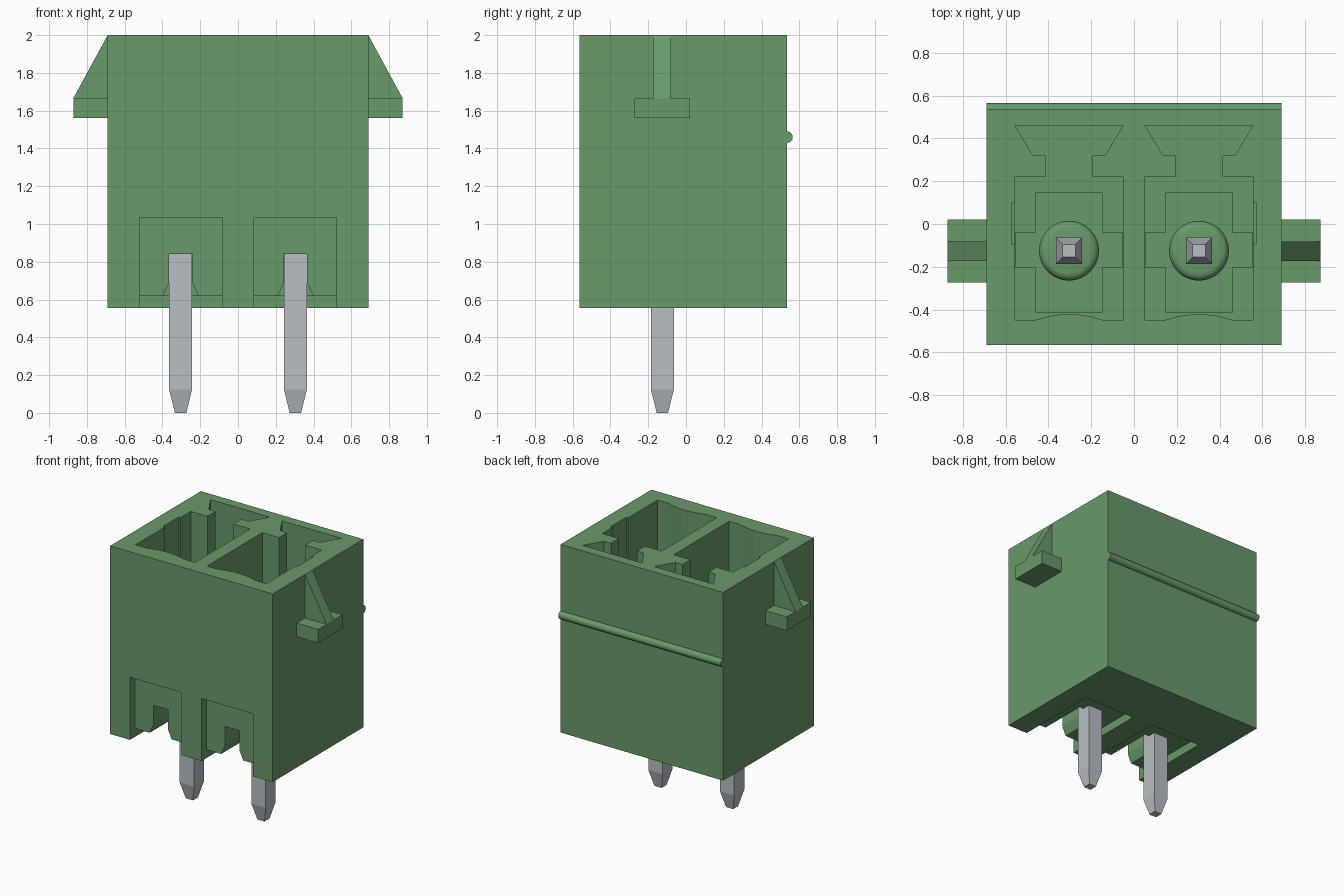
import bpy, bmesh, math

cube = bpy.data.objects.get("Cube")
if cube:
    bpy.data.objects.remove(cube, do_unlink=True)


def material(name, rgb):
    m = bpy.data.materials.new(name)
    m.use_nodes = True
    m.diffuse_color = (*rgb, 1)
    m.node_tree.nodes["Principled BSDF"].inputs["Base Color"].default_value = (*rgb, 1)
    return m


GREEN = material("green plastic", (0.141, 0.319, 0.144))
METAL = material("pin metal", (0.474, 0.521, 0.552))
PLACE = {"x": lambda a, b, t: (t, a, b),
         "y": lambda a, b, t: (a, t, b),
         "z": lambda a, b, t: (a, b, t)}


def finish(name, bm, mat):
    bmesh.ops.recalc_face_normals(bm, faces=bm.faces)
    mesh = bpy.data.meshes.new(name)
    bm.to_mesh(mesh)
    bm.free()
    mesh.materials.append(mat)
    obj = bpy.data.objects.new(name, mesh)
    bpy.context.collection.objects.link(obj)
    return obj


def loft(name, rings, mat=GREEN):
    """Closed solid through matching rings of points."""
    bm = bmesh.new()
    loops = [[bm.verts.new(p) for p in ring] for ring in rings]
    n = len(loops[0])
    for low, high in zip(loops, loops[1:]):
        for i in range(n):
            j = (i + 1) % n
            bm.faces.new((low[i], low[j], high[j], high[i]))
    bm.faces.new(loops[0][::-1])
    bm.faces.new(loops[-1])
    return finish(name, bm, mat)


def prism(name, pts, lo, hi, axis="z"):
    return loft(name, [[PLACE[axis](a, b, t) for a, b in pts] for t in (lo, hi)])


def rect(a0, a1, b0, b1):
    return [(a0, b0), (a1, b0), (a1, b1), (a0, b1)]


def mirrored(half, x):
    """Symmetric outline about x from its right half."""
    return [(x + a, b) for a, b in half] + [(x - a, b) for a, b in reversed(half)]


def activate(obj):
    bpy.ops.object.select_all(action="DESELECT")
    obj.select_set(True)
    bpy.context.view_layer.objects.active = obj


def cut(target, cutter):
    cutter.hide_render = True
    mod = target.modifiers.new("cut", "BOOLEAN")
    mod.operation, mod.solver, mod.object = "DIFFERENCE", "EXACT", cutter
    activate(target)
    bpy.ops.object.modifier_apply(modifier=mod.name)
    bpy.data.objects.remove(cutter, do_unlink=True)


def smooth(obj):
    activate(obj)
    bpy.ops.object.shade_smooth_by_angle(angle=math.radians(35))


PIN_Y = -0.125
FLOOR, TROUGH = 1.0, 0.93

# Housing block
housing = prism("housing", rect(-0.69, 0.69, -0.565, 0.535), 0.555, 2.0)

# Socket outline: bowed front wall, waist and dovetail at the back
bow = [(0.16 * k / 6, -0.45 + 0.028 * (1 - (k / 6) ** 2)) for k in range(1, 7)]
socket_half = bow + [(0.252, -0.45), (0.252, 0.222), (0.11, 0.222),
                     (0.11, 0.32), (0.168, 0.32), (0.252, 0.46)]
trough_half = [(0.157, -0.415), (0.157, -0.2), (0.25, -0.2),
               (0.25, -0.04), (0.157, -0.04), (0.157, 0.145)]
groove_half = [(0.102, 0.6), (0.062, 0.69), (0.062, 0.84)]
notch = [(-0.6, 0.5), (0.09, 0.5), (0.09, 0.62),
         (-0.505, 0.62), (-0.505, 1.035), (-0.6, 1.035)]

for side, label in ((-1, "right"), (1, "left")):
    x = side * 0.304

    # Socket with stepped floor and shallow slot in the outer wall
    cut(housing, prism("socket_cutter", mirrored(socket_half, x), FLOOR, 2.1))
    cut(housing, prism("floor_cutter", mirrored(trough_half, x), TROUGH, FLOOR + 0.03))
    slot = sorted((side * 0.54, side * 0.572))
    cut(housing, prism("slot_cutter", rect(*slot, -0.093, 0.098), FLOOR + 0.05, 2.1))

    # Notch under the front and channel leading to the pin
    cut(housing, prism("notch_cutter", notch, x - 0.218, x + 0.218, "x"))
    cut(housing, prism("channel_cutter", mirrored(groove_half, x), -0.55, PIN_Y, "y"))

    # Rounded collar around the pin
    rings = [(0.14, TROUGH - 0.02), (0.14, FLOOR)]
    rings += [(0.105 + 0.035 * math.cos(a), FLOOR + 0.035 * math.sin(a))
              for a in (math.radians(d) for d in (22.5, 45, 67.5, 90))]
    angles = [math.tau * k / 32 for k in range(32)]
    smooth(loft(label + "_pin_collar",
                [[(x + r * math.cos(a), PIN_Y + r * math.sin(a), z) for a in angles]
                 for r, z in rings]))

    # Square pin with tapered ends
    sections = [(0.03, 0), (0.061, 0.125), (0.061, 1.6), (0.03, 1.72)]
    loft(label + "_pin",
         [[(px, py, z) for px, py in rect(x - h, x + h, PIN_Y - h, PIN_Y + h)]
          for h, z in sections], METAL)

    # Side latch: foot block and sloping rib
    inner, outer = side * 0.69, side * 0.872
    prism(label + "_latch_foot", rect(*sorted((inner, outer)), 1.56, 1.665),
          -0.273, 0.022, "y")
    prism(label + "_latch_rib", [(inner, 2.0), (inner, 1.665), (outer, 1.665)],
          -0.172, -0.082, "y")

# Round ridge across the back
ridge = [(0.535 + 0.03 * math.cos(math.tau * k / 24),
          1.46 + 0.03 * math.sin(math.tau * k / 24)) for k in range(24)]
smooth(prism("back_ridge", ridge, -0.69, 0.69, "x"))
